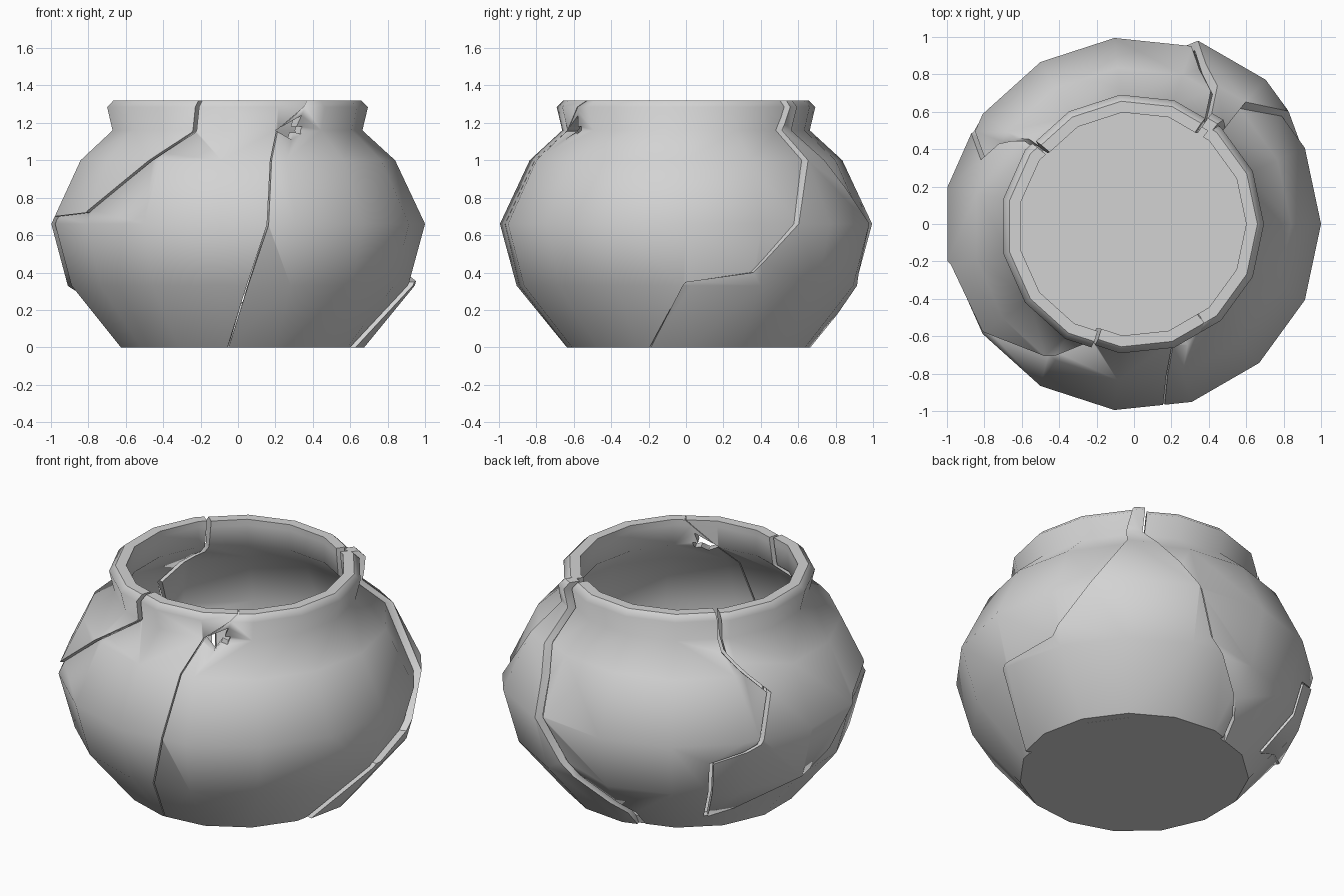
import bpy
import bmesh
from math import radians, cos, sin, floor
from mathutils import Vector

SIDES = 15
STEP = 360 / SIDES
FIRST = -4  # column where the unrolled wall starts

cube = bpy.data.objects.get("Cube")
if cube:
    bpy.data.objects.remove(cube)

clay = bpy.data.materials.new("grey clay")
clay.use_nodes = True
clay.diffuse_color = (0.65, 0.65, 0.65, 1)
clay.node_tree.nodes["Principled BSDF"].inputs["Base Color"].default_value = (0.65, 0.65, 0.65, 1)

# Wall profile: height, outer radius, inner radius
LEVELS = [(0, 0.64, 0.59), (0.33, 0.91, 0.86), (0.66, 1.0, 0.945), (1.0, 0.84, 0.785),
          (1.16, 0.665, 0.605), (1.285, 0.695, 0.60), (1.32, 0.66, 0.60)]

# Crack outlines: degrees around, height
back_shard = [(-18, -0.1), (-18, 0), (0, 0.35), (23, 0.4), (38, 0.66), (50, 1.0), (49, 1.16),
              (53, 1.4), (57, 1.4), (55, 1.16), (60, 1.0), (67, 0.85), (73, 0.63),
              (79, 0.4), (102, 0.1), (106, -0.1)]
side_shard = [(254, 1.4), (250, 1.15), (234, 0.97), (215, 0.72), (192, 0.7),
              (183, 0.42), (156, 0.25), (133, 0.1), (133, 0.53), (149, 0.63),
              (156, 0.885), (141, 1.1), (139, 1.4)]
crack_line = [(-95, -0.1), (-95, 0), (-87, 0.33), (-81, 0.65), (-78, 1.0), (-72, 1.16),
              (-55, 1.32), (-50, 1.4)]
crack = crack_line + [(a + 0.5, z) for a, z in reversed(crack_line)]
chip_hole = [(-72.5, 1.16), (-66, 1.11), (-63, 1.15), (-60, 1.14), (-58.5, 1.18),
             (-61.5, 1.18), (-59.5, 1.24)]
# The back shard slips under the wall beside it
back_shard_wide = [(a - 2 if a < 52 else a, z) for a, z in back_shard]


def unrolled(outline):
    return [Vector((a / STEP, z, 0)) for a, z in outline]


def inside(p, outline):
    hit = False
    pts = unrolled(outline)
    for a, b in zip(pts, pts[1:] + pts[:1]):
        if (a.y > p.y) != (b.y > p.y):
            if p.x < a.x + (b.x - a.x) * (p.y - a.y) / (b.y - a.y):
                hit = not hit
    return hit


def cut_sheet(outlines):
    """Flat unrolled wall, sliced along every outline."""
    bm = bmesh.new()
    rows = [[bm.verts.new((FIRST + i, z, 0)) for i in range(SIDES + 1)] for z, _, _ in LEVELS]
    for low, high in zip(rows, rows[1:]):
        for i in range(SIDES):
            bm.faces.new((low[i], low[i + 1], high[i + 1], high[i]))
    for edge in bm.edges:
        edge.seam = True
    for outline in outlines:
        pts = unrolled(outline)
        for a, b in zip(pts, pts[1:] + pts[:1]):
            touched = set()
            for f in bm.faces:
                xs = [v.co.x for v in f.verts]
                ys = [v.co.y for v in f.verts]
                if (max(xs) >= min(a.x, b.x) and min(xs) <= max(a.x, b.x)
                        and max(ys) >= min(a.y, b.y) and min(ys) <= max(a.y, b.y)):
                    touched.update([f], f.edges, f.verts)
            if touched:
                bmesh.ops.bisect_plane(bm, geom=list(touched), dist=1e-5, plane_co=a,
                                       plane_no=(b.y - a.y, a.x - b.x, 0))
    return bm


def wall_point(co, inner):
    """Roll a point of the flat sheet onto the outer or inner wall."""
    for low, high in zip(LEVELS, LEVELS[1:]):
        if co.y <= high[0] + 1e-6:
            break
    t = (co.y - low[0]) / (high[0] - low[0])
    k = 2 if inner else 1
    r = low[k] + (high[k] - low[k]) * t
    col = floor(co.x + 1e-5)
    a, b = [Vector((cos(radians(c * STEP)), sin(radians(c * STEP)), 0)) for c in (col, col + 1)]
    p = a.lerp(b, co.x - col) * r
    p.z = co.y
    return p


def add_object(name, bm):
    """Smooth clay with crisp lip and broken edges."""
    bmesh.ops.recalc_face_normals(bm, faces=bm.faces[:])
    bm.normal_update()
    for f in bm.faces:
        f.smooth = True
    for e in bm.edges:
        flat = any(abs(f.normal.z) > 0.95 for f in e.link_faces)
        e.smooth = not flat and e.calc_face_angle(0) < radians(65)
    mesh = bpy.data.meshes.new(name)
    bm.to_mesh(mesh)
    bm.free()
    mesh.materials.append(clay)
    obj = bpy.data.objects.new(name, mesh)
    bpy.context.collection.objects.link(obj)
    return obj


def wall_piece(name, outlines, keep, shift=(0, 0, 0)):
    """Keep some faces of the sheet and roll them into a thick piece."""
    flat = cut_sheet(outlines)
    drop = [f for f in flat.faces if not keep(f.calc_center_median())]
    bmesh.ops.delete(flat, geom=drop, context='FACES')
    bmesh.ops.dissolve_limit(flat, angle_limit=0.01, verts=flat.verts[:], edges=flat.edges[:],
                             delimit={'SEAM'})
    bm = bmesh.new()
    outer = {v: bm.verts.new(wall_point(v.co, False)) for v in flat.verts}
    inner = {v: bm.verts.new(wall_point(v.co, True)) for v in flat.verts}
    for f in flat.faces:
        bm.faces.new([outer[v] for v in f.verts])
        bm.faces.new([inner[v] for v in reversed(f.verts)])
    for e in flat.edges:
        a, b = e.verts
        joins = any(abs(a.co.x - s) + abs(b.co.x - s) < 1e-4 for s in (FIRST, FIRST + SIDES))
        if e.is_boundary and not joins:
            bm.faces.new((outer[a], outer[b], inner[b], inner[a]))
    flat.free()
    bmesh.ops.remove_doubles(bm, verts=bm.verts[:], dist=1e-5)
    add_object(name, bm).location = shift


# Main wall, without the loose shards, the crack and the chipped hole
gaps = [back_shard, side_shard, crack, chip_hole]
wall_piece("pot_body", gaps, lambda p: not any(inside(p, g) for g in gaps))

# Loose shards, pushed outward
wall_piece("back_shard", [back_shard_wide], lambda p: inside(p, back_shard_wide),
           (0.035, 0.028, 0))
wall_piece("side_shard", [side_shard], lambda p: inside(p, side_shard), (-0.02, -0.012, 0))

# Floor
bm = bmesh.new()
low, high = [[bm.verts.new((r * cos(radians(i * STEP)), r * sin(radians(i * STEP)), z))
              for i in range(SIDES)] for r, z in ((0.635, 0), (0.65, 0.05))]
bm.faces.new(low)
bm.faces.new(high)
for i in range(SIDES):
    j = (i + 1) % SIDES
    bm.faces.new((low[i], low[j], high[j], high[i]))
add_object("pot_floor", bm)
